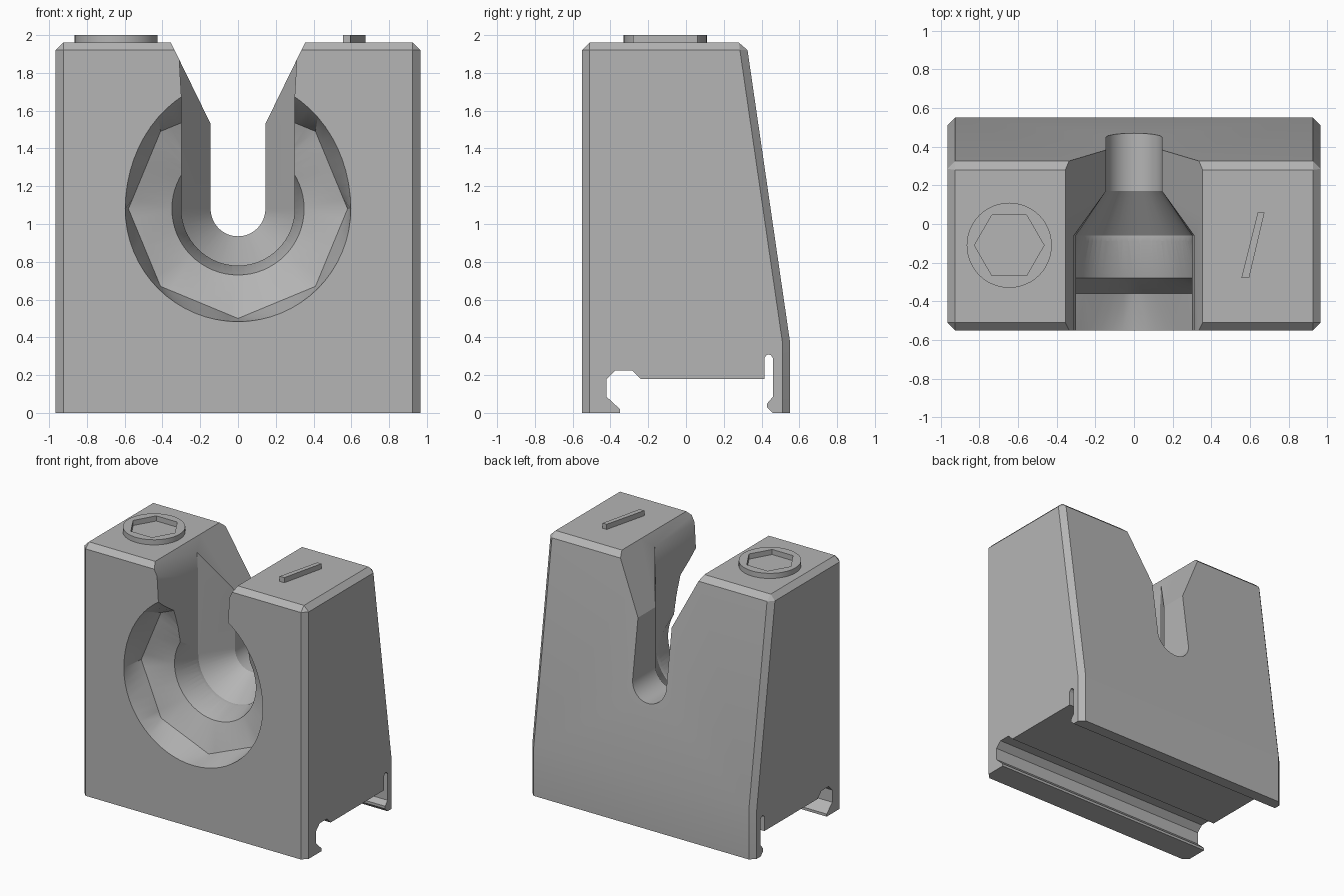
import bpy, bmesh, math

if "Cube" in bpy.data.objects:
    bpy.data.objects.remove(bpy.data.objects["Cube"], do_unlink=True)

grey = bpy.data.materials.new("plain_grey")
grey.use_nodes = True
grey.diffuse_color = (0.46, 0.46, 0.46, 1)
grey.node_tree.nodes["Principled BSDF"].inputs["Base Color"].default_value = grey.diffuse_color

AXIS = 1.08       # height of the bore axis
HALF = 0.965      # half width of the block
TOP = 1.96        # top face of the block
SEGS = 64


def finish(bm, name):
    bmesh.ops.recalc_face_normals(bm, faces=bm.faces)
    mesh = bpy.data.meshes.new(name)
    bm.to_mesh(mesh)
    bm.free()
    mesh.materials.append(grey)
    obj = bpy.data.objects.new(name, mesh)
    bpy.context.collection.objects.link(obj)
    return obj


def loft(rings, closed=False):
    """Skin matching rings of 3D points; cap the ends unless closed."""
    bm = bmesh.new()
    rows = [[bm.verts.new(p) for p in ring] for ring in rings]
    pairs = list(zip(rows, rows[1:]))
    if closed:
        pairs.append((rows[-1], rows[0]))
    else:
        bm.faces.new(rows[0])
        bm.faces.new(rows[-1])
    for a, b in pairs:
        for i in range(len(a)):
            j = (i + 1) % len(a)
            bm.faces.new((a[i], a[j], b[j], b[i]))
    return bm


def along_x(profile, half):
    return loft([[(x, y, z) for y, z in profile] for x in (-half, half)])


def cut(target, bm, name):
    bmesh.ops.triangulate(bm, faces=[f for f in bm.faces])
    cutter = finish(bm, name)
    cutter.hide_render = True
    mod = target.modifiers.new(name, 'BOOLEAN')
    mod.operation = 'DIFFERENCE'
    mod.solver = 'EXACT'
    mod.object = cutter
    bpy.context.view_layer.objects.active = target
    bpy.ops.object.modifier_apply(modifier=name)
    bpy.data.objects.remove(cutter, do_unlink=True)


def polygon_ring(radius, sides, count):
    """Points spread evenly along a regular polygon with a corner on +x."""
    pts = []
    for i in range(count):
        t = i * sides / count
        k, f = int(t), t - int(t)
        a, b = (2 * math.pi * n / sides for n in (k, k + 1))
        pts.append((radius * (math.cos(a) * (1 - f) + math.cos(b) * f),
                    radius * (math.sin(a) * (1 - f) + math.sin(b) * f)))
    return pts


# Block with sloping back and chamfered upright and top edges
bm = along_x([(-0.55, 0), (0.55, 0), (0.55, 0.38), (0.32, TOP), (-0.55, TOP)], HALF)
bmesh.ops.recalc_face_normals(bm, faces=bm.faces)
edges = []
for e in bm.edges:
    za, zb = (v.co.z for v in e.verts)
    if max(za, zb) > 1 or (za != zb):
        edges.append(e)
bmesh.ops.bevel(bm, geom=edges, offset=0.04, segments=1, profile=0.5, affect='EDGES')
block = finish(bm, "block")

# Rail groove along the underside
groove = [(-0.35, -0.1), (-0.35, 0.02), (-0.42, 0.085), (-0.42, 0.18), (-0.375, 0.225),
          (-0.285, 0.225), (-0.24, 0.18), (0.415, 0.18), (0.415, 0.29), (0.425, 0.305),
          (0.437, 0.31), (0.45, 0.305), (0.46, 0.29), (0.46, 0.085), (0.43, 0.05),
          (0.43, 0.03), (0.46, 0), (0.46, -0.1)]
cut(block, along_x(groove, 1.2), "rail_groove")

# Front pocket: round mouth to octagon, then a tapered bore
mouth = [(x, z * 1.15 if z > 0 else z) for x, z in polygon_ring(0.597, SEGS, SEGS)]
pocket = [(-0.55, mouth), (-0.36, polygon_ring(0.58, 8, SEGS)),
          (-0.28, polygon_ring(0.35, SEGS, SEGS)), (-0.05, polygon_ring(0.29, SEGS, SEGS))]
pocket.insert(0, (-0.6, mouth))
cut(block, loft([[(x, y, AXIS + z) for x, z in ring] for y, ring in pocket]), "pocket")


# Open slot: wide U in front narrowing to a small U behind, flared at the top
def slot_section(y, radius, upper):
    arc = [(radius * math.cos(a), AXIS - radius * math.sin(a))
           for a in (math.pi * i / 32 for i in range(33))]
    left = [(-x, z) for x, z in upper]
    return [(x, y, z) for x, z in arc + left + upper[::-1]]


wide = (0.3, [(0.3, 1.68), (0.311, 1.87), (0.404, 2.06)])
narrow = (0.145, [(0.145, 1.35), (0.145, 1.53), (0.404, 2.06)])
cut(block, loft([slot_section(y, *s) for y, s in
                 ((-0.7, wide), (-0.06, wide), (0.17, narrow), (0.7, narrow))]), "open_slot")

# Screw head with a hexagonal recess, as a closed ring
outer, inner = polygon_ring(0.22, 48, 48), polygon_ring(0.18, 6, 48)
sx, sy = -0.645, -0.11
screw = finish(loft([[(sx + x, sy + y, z) for x, y in ring] for ring, z in
                     ((outer, TOP - 0.01), (outer, 2), (inner, 2), (inner, TOP - 0.01))],
                    closed=True), "screw_head")

# Raised slanted bar on the other shoulder
bar = [(0.555, -0.28), (0.595, -0.28), (0.675, 0.06), (0.64, 0.06)]
finish(loft([[(x, y, z) for x, y in bar] for z in (TOP - 0.01, 2)]), "raised_bar")

# Smooth the curved walls, keep the edges sharp
for obj in (block, screw):
    bpy.ops.object.select_all(action='DESELECT')
    obj.select_set(True)
    bpy.context.view_layer.objects.active = obj
    bpy.ops.object.shade_smooth_by_angle(angle=math.radians(25))
